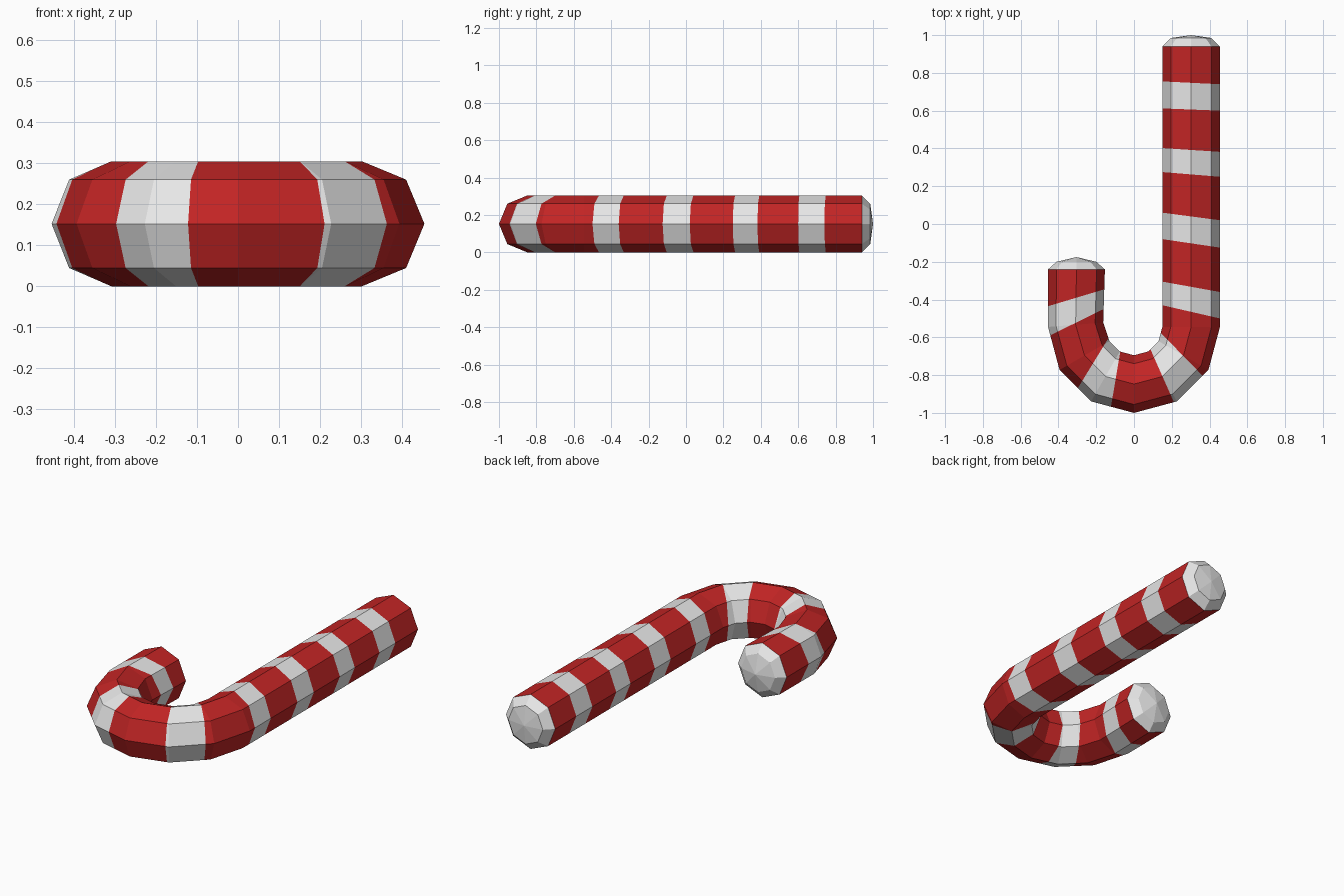
import bpy, bmesh, math
from mathutils import Vector

if "Cube" in bpy.data.objects:
    bpy.data.objects.remove(bpy.data.objects["Cube"])

R = 0.1525          # tube radius
CY = -0.545         # bend centre y
OUT, INN = 0.455, 0.15


def material(name, col):
    m = bpy.data.materials.new(name)
    m.diffuse_color = (*col, 1)
    m.use_nodes = True
    m.node_tree.nodes["Principled BSDF"].inputs["Base Color"].default_value = m.diffuse_color
    return m


bm = bmesh.new()


def ring(outer, inner, zscale=1.0):
    """Octagonal ring spanned by an outer and an inner point in plan."""
    o, i = Vector(outer), Vector(inner)
    mid, half = (o + i) / 2, (o - i) / 2
    out = []
    for k in range(8):
        t = k * math.pi / 4
        p = mid + half * math.cos(t)
        out.append(bm.verts.new((p.x, p.y, R + R * zscale * math.sin(t))))
    return out


# Rings: rounded end, long shaft, six-segment bend, short leg, rounded end
c, h = 0.3025, 0.107
rings = [ring((c + h, 0.985), (c - h, 0.985), 0.707),
         ring((OUT, 0.94), (INN, 0.94))]
for k in range(6):
    a = -math.radians(30 * k)
    rings.append(ring((OUT * math.cos(a), CY + OUT * math.sin(a)),
                      (INN * math.cos(a), CY + INN * math.sin(a))))
rings += [ring((-OUT, CY), (-0.163, -0.522)),
          ring((-OUT, -0.24), (-0.154, -0.24)),
          ring((-0.41, -0.2), (-0.2, -0.2), 0.707)]
for a, b in zip(rings, rings[1:]):
    for k in range(8):
        n = (k + 1) % 8
        bm.faces.new((a[k], a[n], b[n], b[k]))
# Cap fans
for r, tip in ((rings[0], (c, 1.0, R)), (rings[-1], (-0.305, -0.175, R))):
    v = bm.verts.new(tip)
    for k in range(8):
        bm.faces.new((r[k], r[(k + 1) % 8], v))

# White stripes: two boundary lines each (outer x, y, inner x, y)
stripes = [((OUT, y1, INN, y2), (OUT, y3, INN, y4)) for y1, y2, y3, y4 in (
    (0.74, 0.755, 0.60, 0.612), (0.382, 0.402, 0.25, 0.275),
    (0.02, 0.06, -0.125, -0.08), (-0.36, -0.305, -0.50, -0.43))]
stripes += [((0.36, -0.80, 0.15, -0.585), (0.212, -0.945, 0.09, -0.67)),
            ((-0.122, -0.968, -0.075, -0.69), (-0.295, -0.865, -0.145, -0.62)),
            ((-OUT, -0.595, -0.16, -0.45), (-OUT, -0.435, -0.155, -0.345))]


def line(l):
    return Vector((l[0], l[1], 0)), Vector((l[3] - l[1], l[0] - l[2], 0)).normalized()


# Cut stripe edges only near each stripe
for pair in stripes:
    for l in pair:
        mid = Vector(((l[0] + l[2]) / 2, (l[1] + l[3]) / 2))
        faces = []
        for f in bm.faces:
            xs = [v.co.x for v in f.verts]
            ys = [v.co.y for v in f.verts]
            if (min(xs) - .2 < mid.x < max(xs) + .2 and
                    min(ys) - .2 < mid.y < max(ys) + .2):
                faces.append(f)
        geom = set(faces)
        for f in faces:
            geom.update(f.edges)
            geom.update(f.verts)
        p, n = line(l)
        bmesh.ops.bisect_plane(bm, geom=list(geom), plane_co=p, plane_no=n, dist=1e-5)


def is_white(q):
    if q.y > 0.94 or (q.x < 0 and q.y > -0.24):     # end caps
        return True
    for a, b in stripes:
        mid = Vector(((a[0] + a[2] + b[0] + b[2]) / 4,
                      (a[1] + a[3] + b[1] + b[3]) / 4, 0))
        if (Vector((q.x, q.y, 0)) - mid).length > 0.23:
            continue
        if all((Vector((q.x, q.y, 0)) - p).dot(n) * (mid - p).dot(n) > 0
               for p, n in (line(a), line(b))):
            return True
    return False


for f in bm.faces:
    f.material_index = 1 if is_white(f.calc_center_median()) else 0
    f.smooth = False
bmesh.ops.recalc_face_normals(bm, faces=bm.faces[:])

me = bpy.data.meshes.new("striped_cane")
bm.to_mesh(me)
bm.free()
me.materials.append(material("red", (0.54, 0.018, 0.018)))
me.materials.append(material("white", (0.8, 0.8, 0.8)))
ob = bpy.data.objects.new("striped_cane", me)
bpy.context.collection.objects.link(ob)
